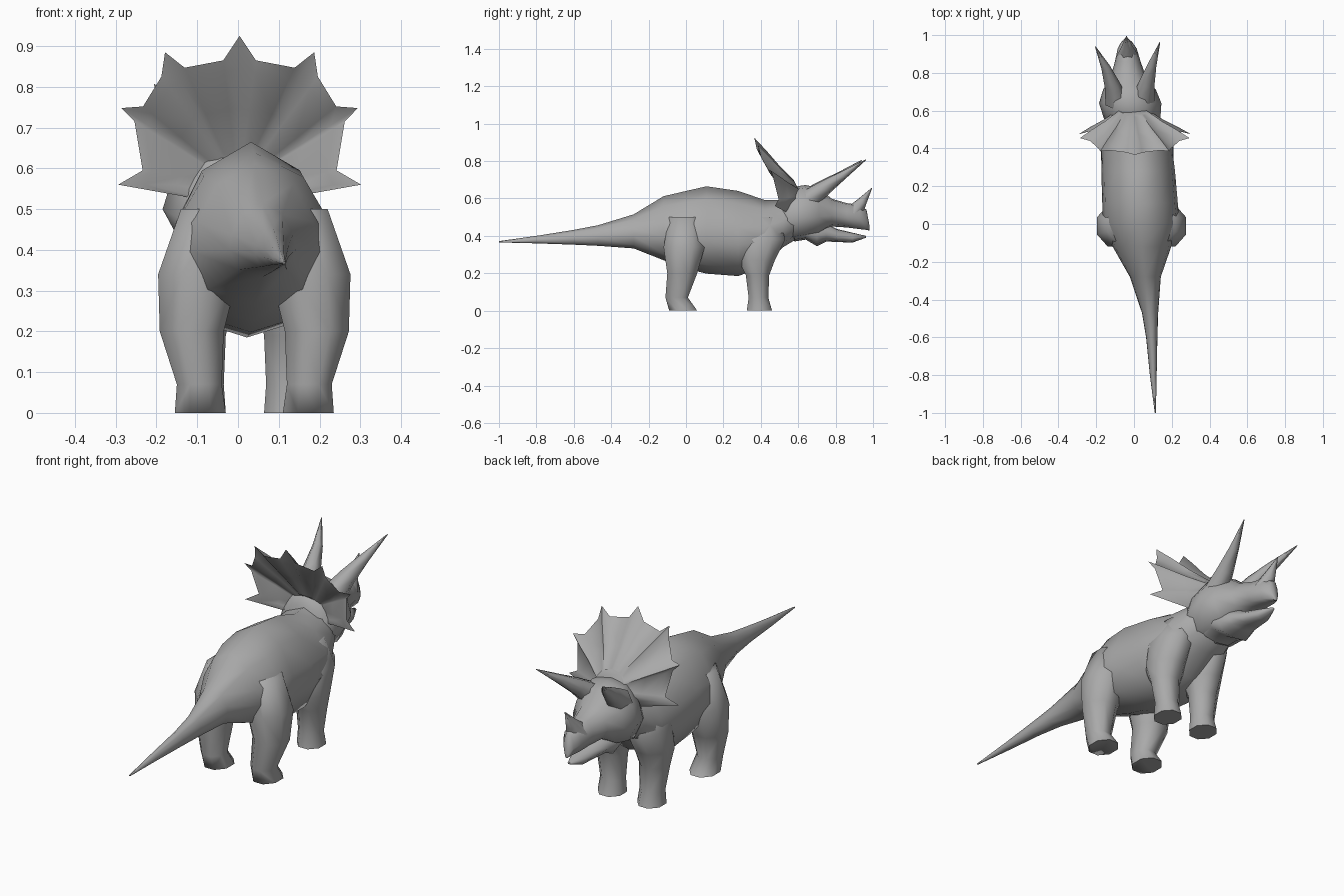
import bpy, bmesh, math
from mathutils import Vector

skin = bpy.data.materials.new("grey skin")
skin.diffuse_color = (0.40, 0.40, 0.40, 1)


def loft(name, rings, closed_ends=True, angle=75):
    """Skin a list of equally long rings into one object."""
    bm = bmesh.new()
    vs = [[bm.verts.new(p) for p in r] for r in rings]
    n = len(rings[0])
    for a, b in zip(vs, vs[1:]):
        for i in range(n):
            j = (i + 1) % n
            bm.faces.new((a[i], a[j], b[j], b[i]))
    if closed_ends:
        bm.faces.new(vs[0][::-1])
        bm.faces.new(vs[-1])
    bmesh.ops.recalc_face_normals(bm, faces=bm.faces)
    me = bpy.data.meshes.new(name)
    bm.to_mesh(me)
    bm.free()
    ob = bpy.data.objects.new(name, me)
    bpy.context.collection.objects.link(ob)
    me.materials.append(skin)
    bpy.ops.object.select_all(action='DESELECT')
    ob.select_set(True)
    bpy.context.view_layer.objects.active = ob
    bpy.ops.object.shade_smooth_by_angle(angle=math.radians(angle))
    return ob


def sections(half, rows):
    """Upright rings from a half profile; rows are (y, centre x, half width, bottom, top)."""
    prof = half + [(-x, z) for x, z in half[-2:0:-1]]
    return [[(cx + w * px, y, zb + (zt - zb) * pz) for px, pz in prof]
            for y, cx, w, zb, zt in rows]


# Torso, neck and tail
torso = [(0, 1), (0.6, 0.85), (0.92, 0.58), (1, 0.37), (0.74, 0.1), (0, 0)]
loft("body_and_tail", sections(torso, [
    (-1.0, 0.113, 0.003, 0.365, 0.372),
    (-0.80, 0.102, 0.018, 0.36, 0.40),
    (-0.60, 0.094, 0.030, 0.353, 0.432),
    (-0.47, 0.085, 0.043, 0.347, 0.457),
    (-0.28, 0.060, 0.082, 0.333, 0.515),
    (-0.12, 0.042, 0.155, 0.27, 0.612),
    (0.0, 0.038, 0.205, 0.225, 0.64),
    (0.11, 0.032, 0.200, 0.198, 0.665),
    (0.28, 0.022, 0.195, 0.185, 0.64),
    (0.42, 0.015, 0.185, 0.24, 0.592),
    (0.52, 0.005, 0.150, 0.34, 0.59),
    (0.62, -0.01, 0.110, 0.40, 0.60)]))


# Legs: rows are (z, x min, x max, y min, y max)
def leg(name, rows, mirror_x=None):
    rings = []
    for z, x0, x1, y0, y1 in rows:
        ring = []
        for k in range(8):
            a = math.radians(45 * k + 22.5)
            x = (x0 + x1) / 2 + math.cos(a) * (x1 - x0) / 2 / 0.924
            y = (y0 + y1) / 2 + math.sin(a) * (y1 - y0) / 2 / 0.924
            ring.append((x if mirror_x is None else 2 * mirror_x - x, y, z))
        rings.append(ring)
    loft(name, rings)


hind = [(0, -0.155, -0.03, -0.09, 0.06), (0.07, -0.15, -0.04, -0.11, 0.01),
        (0.20, -0.192, -0.035, -0.10, 0.06), (0.34, -0.196, 0.0, -0.12, 0.10),
        (0.50, -0.14, 0.0, -0.09, 0.08)]
fore = [(0, -0.15, -0.03, 0.325, 0.46), (0.07, -0.145, -0.035, 0.335, 0.44),
        (0.19, -0.165, -0.03, 0.32, 0.445), (0.27, -0.175, -0.01, 0.28, 0.475),
        (0.38, -0.172, 0.0, 0.28, 0.53), (0.50, -0.12, 0.0, 0.32, 0.50)]
leg("hind_leg_left", hind)
leg("hind_leg_right", hind, 0.04)
leg("front_leg_left", fore)
leg("front_leg_right", fore, 0.017)

# Skull with beak, and lower jaw
skull = [(0, 1), (0.5, 0.95), (0.85, 0.68), (1, 0.4), (0.7, 0.08), (0, 0)]
loft("skull", sections(skull, [
    (0.50, 0.0, 0.12, 0.38, 0.60),
    (0.56, -0.01, 0.15, 0.37, 0.66),
    (0.64, -0.02, 0.165, 0.385, 0.672),
    (0.71, -0.024, 0.14, 0.40, 0.655),
    (0.78, -0.03, 0.093, 0.45, 0.598),
    (0.86, -0.033, 0.068, 0.445, 0.575),
    (0.93, -0.036, 0.050, 0.436, 0.565),
    (0.965, -0.039, 0.028, 0.432, 0.54),
    (0.982, -0.04, 0.008, 0.428, 0.45)]))
loft("lower_jaw", sections(skull, [
    (0.58, -0.015, 0.10, 0.37, 0.50),
    (0.64, -0.02, 0.11, 0.38, 0.50),
    (0.70, -0.024, 0.10, 0.345, 0.48),
    (0.75, -0.028, 0.085, 0.37, 0.465),
    (0.81, -0.032, 0.062, 0.367, 0.436),
    (0.89, -0.036, 0.040, 0.364, 0.417),
    (0.962, -0.04, 0.008, 0.39, 0.40)]))


# Horns: path points with a radius each
def horn(name, path):
    pts = [Vector(p[:3]) for p in path]
    q = (pts[-1] - pts[0]).to_track_quat('Z', 'Y')
    loft(name, [[p + q @ Vector((math.cos(k * math.pi / 3), math.sin(k * math.pi / 3), 0)) * row[3]
                 for k in range(6)] for p, row in zip(pts, path)])


horn("brow_horn_left", [(-0.095, 0.65, 0.595, 0.06), (-0.115, 0.735, 0.66, 0.042),
                        (-0.15, 0.83, 0.724, 0.024), (-0.205, 0.94, 0.805, 0.002)])
horn("brow_horn_right", [(0.05, 0.66, 0.595, 0.06), (0.068, 0.745, 0.66, 0.042),
                         (0.095, 0.84, 0.724, 0.024), (0.137, 0.962, 0.807, 0.002)])
horn("nose_horn", [(-0.035, 0.895, 0.52, 0.056), (-0.037, 0.94, 0.58, 0.03),
                   (-0.04, 0.994, 0.656, 0.002)])

# Frill: half rim from the top down, (x, y, z, is spike)
half = [(0, 0.365, 0.925, 1), (0.04, 0.378, 0.865, 0), (0.135, 0.39, 0.847, 0),
        (0.183, 0.385, 0.885, 1), (0.192, 0.40, 0.825, 0), (0.237, 0.44, 0.752, 0),
        (0.290, 0.455, 0.748, 1), (0.258, 0.465, 0.715, 0), (0.238, 0.495, 0.595, 0),
        (0.298, 0.475, 0.56, 1), (0.13, 0.53, 0.53, 0), (0, 0.56, 0.50, 0)]
rim = half + [(-x, y, z, s) for x, y, z, s in half[-2:0:-1]]


def frill_ring(t, centre, bulge=0.0):
    c, out = Vector(centre), []
    for x, y, z, s in rim:
        p = c.lerp(Vector((x + 0.004, y, z)), t * (0.86 if s and t < 1 else 1))
        p.y += bulge
        out.append(p)
    return out


front, back = (-0.01, 0.65, 0.62), (0, 0.57, 0.56)
loft("frill", [frill_ring(0.3, front), frill_ring(0.6, front, -0.005),
               frill_ring(0.9, front), frill_ring(1, front),
               frill_ring(0.9, back, -0.004), frill_ring(0.6, back),
               frill_ring(0.25, back)], angle=80)
